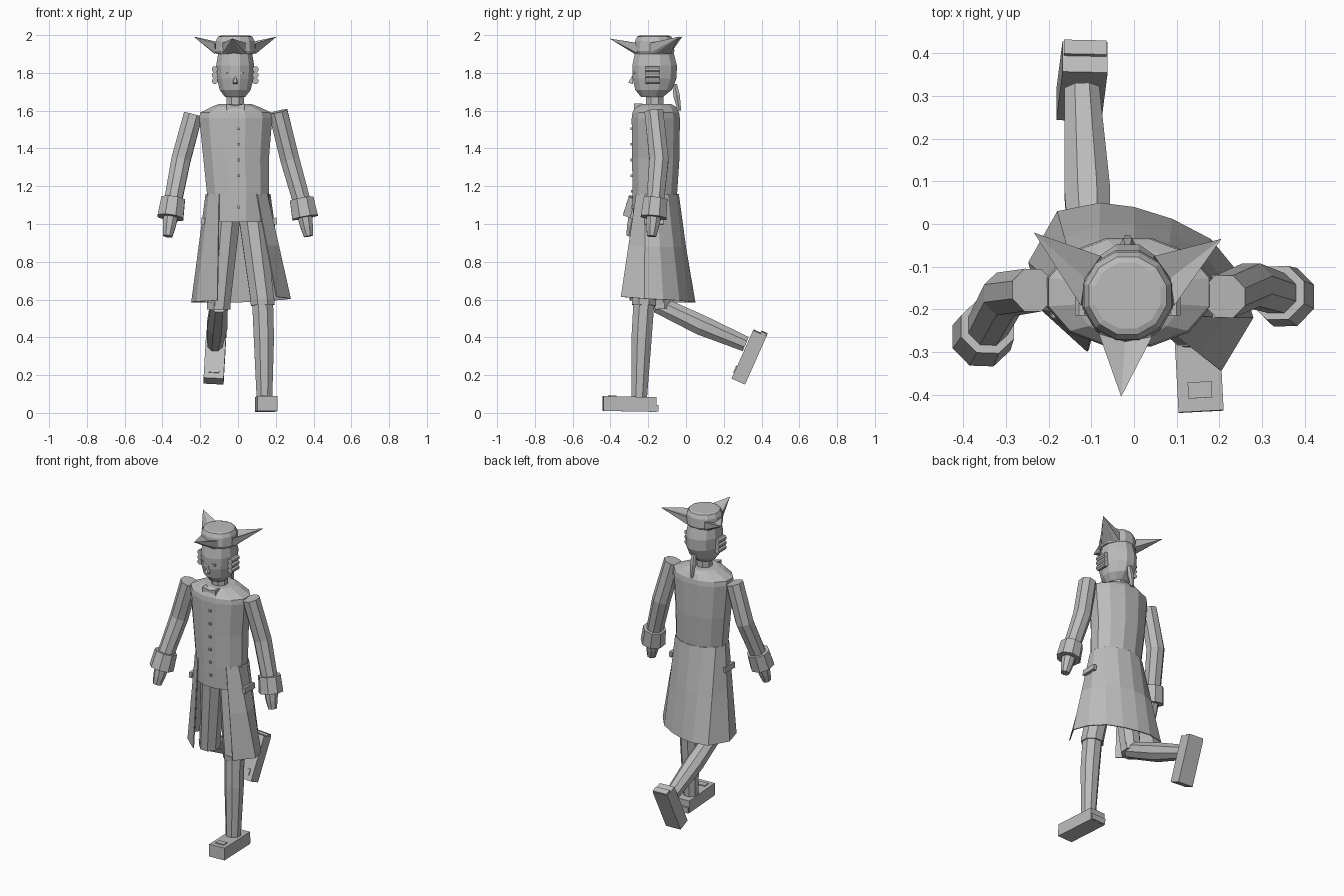
import bpy, bmesh
from math import sin, cos, pi, radians
from mathutils import Vector, Matrix

cube = bpy.data.objects.get("Cube")
if cube:
    bpy.data.objects.remove(cube, do_unlink=True)

grey = bpy.data.materials.new("plain_grey")
grey.use_nodes = True
grey.diffuse_color = (0.5, 0.5, 0.5, 1)
grey.node_tree.nodes["Principled BSDF"].inputs["Base Color"].default_value = (0.5, 0.5, 0.5, 1)


def finish(name, bm):
    bmesh.ops.recalc_face_normals(bm, faces=bm.faces)
    mesh = bpy.data.meshes.new(name)
    bm.to_mesh(mesh)
    bm.free()
    mesh.materials.append(grey)
    ob = bpy.data.objects.new(name, mesh)
    bpy.context.collection.objects.link(ob)
    return ob


def loft(name, rings, closed=True):
    """Skin a list of point rings; closed rings are capped."""
    bm = bmesh.new()
    vs = [[bm.verts.new(p) for p in ring] for ring in rings]
    n = len(vs[0])
    for a, b in zip(vs, vs[1:]):
        for i in range(n if closed else n - 1):
            j = (i + 1) % n
            bm.faces.new((a[i], a[j], b[j], b[i]))
    if closed:
        bm.faces.new(vs[0])
        bm.faces.new(vs[-1])
    return finish(name, bm)


def ellipse(x, y, z, rx, ry, n=12):
    return [(x + rx * cos((i + .5) * 2 * pi / n), y + ry * sin((i + .5) * 2 * pi / n), z)
            for i in range(n)]


def tube(name, points, radii, n=8):
    """Faceted limb along a path, mitred at the joints."""
    pts = [Vector(p) for p in points]
    rings = []
    for i, p in enumerate(pts):
        d = Vector()
        if i > 0:
            d += (p - pts[i - 1]).normalized()
        if i < len(pts) - 1:
            d += (pts[i + 1] - p).normalized()
        d.normalize()
        u = d.cross(Vector((1, 0, 0))).normalized()
        v = d.cross(u)
        rings.append([p + radii[i] * (u * cos((k + .5) * 2 * pi / n) + v * sin((k + .5) * 2 * pi / n))
                      for k in range(n)])
    return loft(name, rings)


def box(name, centre, size, rot=Matrix()):
    bm = bmesh.new()
    bmesh.ops.create_cube(bm, size=1)
    bm.transform(Matrix.Translation(centre) @ rot @ Matrix.Diagonal((*size, 1)))
    return finish(name, bm)


def hull(name, points):
    bm = bmesh.new()
    for p in points:
        bm.verts.new(p)
    bmesh.ops.convex_hull(bm, input=bm.verts)
    return finish(name, bm)


# Coat body, from hem to collar
loft("coat_body", [ellipse(*r) for r in (
    (0, -.165, 1.01, .16, .12), (0, -.165, 1.16, .17, .122), (-.01, -.16, 1.35, .18, .13),
    (-.012, -.16, 1.56, .2, .132), (-.012, -.16, 1.59, .195, .128),
    (-.014, -.16, 1.62, .13, .112), (-.015, -.16, 1.635, .09, .085))])

# Flared coat skirt, open at the front
hem = [(.205, -.345, .615), (.28, -.22, .605), (.25, -.12, .6), (.18, -.035, .595), (.09, .012, .59),
       (0, .04, .585), (-.08, .05, .585), (-.18, .03, .585), (-.248, -.09, .585), (-.22, -.2, .59),
       (-.11, -.3, .595)]
waist = []
for i in range(len(hem)):
    a = radians(-54 + 288 * i / (len(hem) - 1))
    waist.append((.172 * cos(a), -.163 + .125 * sin(a), 1.16))
middle = [Vector(w).lerp(Vector(h), .5) for w, h in zip(waist, hem)]
skirt = loft("coat_skirt", [waist, middle, hem], closed=False)
skirt.modifiers.new("thickness", 'SOLIDIFY').thickness = .006

# Pocket flaps on the hips
for side, x in (("left", .195), ("right", -.185)):
    tilt = Matrix.Rotation(-.12 if x > 0 else .12, 4, 'Y')
    box(side + "_pocket_flap", (x, -.17, 1.015), (.02, .1, .035), tilt)

# Buttons and neckcloth
for i in range(6):
    z = 1.09 + .083 * i
    box("button", (.004, -.288 if z > 1.2 else -.283, z), (.014, .014, .014))
for s in (-1, 1):
    hull("neckcloth_wing", [(-.014 + s * x, y, z) for x, y in ((0, -.272), (0, -.235))
                            for z in (1.6, 1.625)]
         + [(-.014 + s * .048, y, z) for y in (-.275, -.23) for z in (1.59, 1.637)])

# Neck and head
loft("neck", [ellipse(-.015, -.165, z, .05, .05, 8) for z in (1.6, 1.7)])
loft("head", [ellipse(-.015, *r) for r in (
    (-.18, 1.672, .055, .06), (-.172, 1.71, .085, .1), (-.166, 1.77, .1, .12),
    (-.166, 1.84, .104, .122), (-.168, 1.91, .092, .105))])
hull("nose", [(-.015 + x, -.28, z) for x in (-.012, .012) for z in (1.74, 1.755)]
     + [(-.015 + x, -.306, 1.748) for x in (-.01, .01)] + [(-.015, -.28, 1.792)])
for s in (-1, 1):
    box("eye", (-.015 + s * .038, -.277, 1.8), (.018, .014, .012))
    # Side curls of the wig
    for z in (1.757, 1.788, 1.819):
        tube("wig_curl", [(-.015 + s * .108, y, z) for y in (-.215, -.14)], [.017, .017], 8)
tube("wig_tail", [(-.015, -.06, 1.74), (-.015, -.05, 1.68), (-.015, -.035, 1.6)], [.014, .02, .011], 6)

# Three-cornered hat
HX, HY = -.015, -.168
loft("hat_crown", [ellipse(HX, HY, z, r, r) for z, r in
                   ((1.9, .102), (1.915, .11), (1.968, .106), (1.992, .094), (1.997, .08))])
for name, angle, tip in (("front", 267, (-.03, -.405, 1.982)), ("left", 22, (.205, -.035, 1.992)),
                         ("right", 158, (-.235, -.02, 1.992))):
    def rim(offset, r, z):
        a = radians(angle + offset)
        return Vector((HX + r * cos(a), HY + r * sin(a), z))
    low, high, peak = rim(0, .11, 1.905), rim(0, .108, 1.945), Vector(tip)
    # Two folded wings meeting in a gutter
    for d in (-34, 34):
        hull(name + "_hat_corner", [low, high, rim(d, .106, 1.905), rim(d, .112, 1.958),
                                    rim(d * .6, .108, 1.9), peak])

# Arms with cuffs and hands
ARMS = {"left": ((.212, -.17, 1.595), (.275, -.143, 1.34), (.343, -.165, 1.1), (.373, -.182, .935)),
        "right": ((-.237, -.155, 1.58), (-.302, -.165, 1.34), (-.348, -.25, 1.1), (-.372, -.292, .935))}
for side, (shoulder, elbow, wrist, finger) in ARMS.items():
    tube(side + "_sleeve", [shoulder, elbow, wrist], [.054, .055, .05])
    w, f = Vector(wrist), Vector(finger)
    tube(side + "_cuff", [w.lerp(f, t) for t in (-.2, .4)], [.068, .074])
    tube(side + "_hand", [w.lerp(f, t) for t in (.35, .7, 1)], [.042, .036, .026])

# Legs
tube("left_thigh", [(.07, -.17, 1.06), (.13, -.222, .59)], [.075, .067])
tube("left_shin", [(.13, -.222, .6), (.137, -.235, .4), (.14, -.248, .08)], [.06, .058, .045])
tube("left_knee_band", [(.13, -.222, .6), (.131, -.223, .57)], [.07, .068])
tube("right_thigh", [(-.055, -.17, 1.06), (-.1, -.145, .56)], [.075, .062])
tube("right_shin", [(-.1, -.15, .575), (-.11, .08, .465), (-.122, .315, .365)], [.05, .058, .044])
tube("right_knee_band", [(-.102, -.142, .59), (-.102, -.138, .55)], [.066, .066])


# Shoes, built flat then turned into place
def shoe(side, place):
    for part, centre, size in (("shoe", (0, 0, 0), (.106, .28, .078)),
                               ("shoe_heel", (0, .138, -.02), (.1, .028, .036)),
                               ("shoe_buckle", (0, -.09, .04), (.056, .038, .009))):
        ob = box(side + "_" + part, centre, size)
        ob.data.transform(place)


shoe("left", Matrix.Translation((.15, -.3, .047)) @ Matrix.Rotation(radians(3), 4, 'Z')
     @ Matrix.Rotation(radians(-1), 4, 'X'))
shoe("right", Matrix.Translation((-.122, .335, .296)) @ Matrix.Rotation(radians(66), 4, 'X')
     @ Matrix.Rotation(radians(-3), 4, 'Z'))
